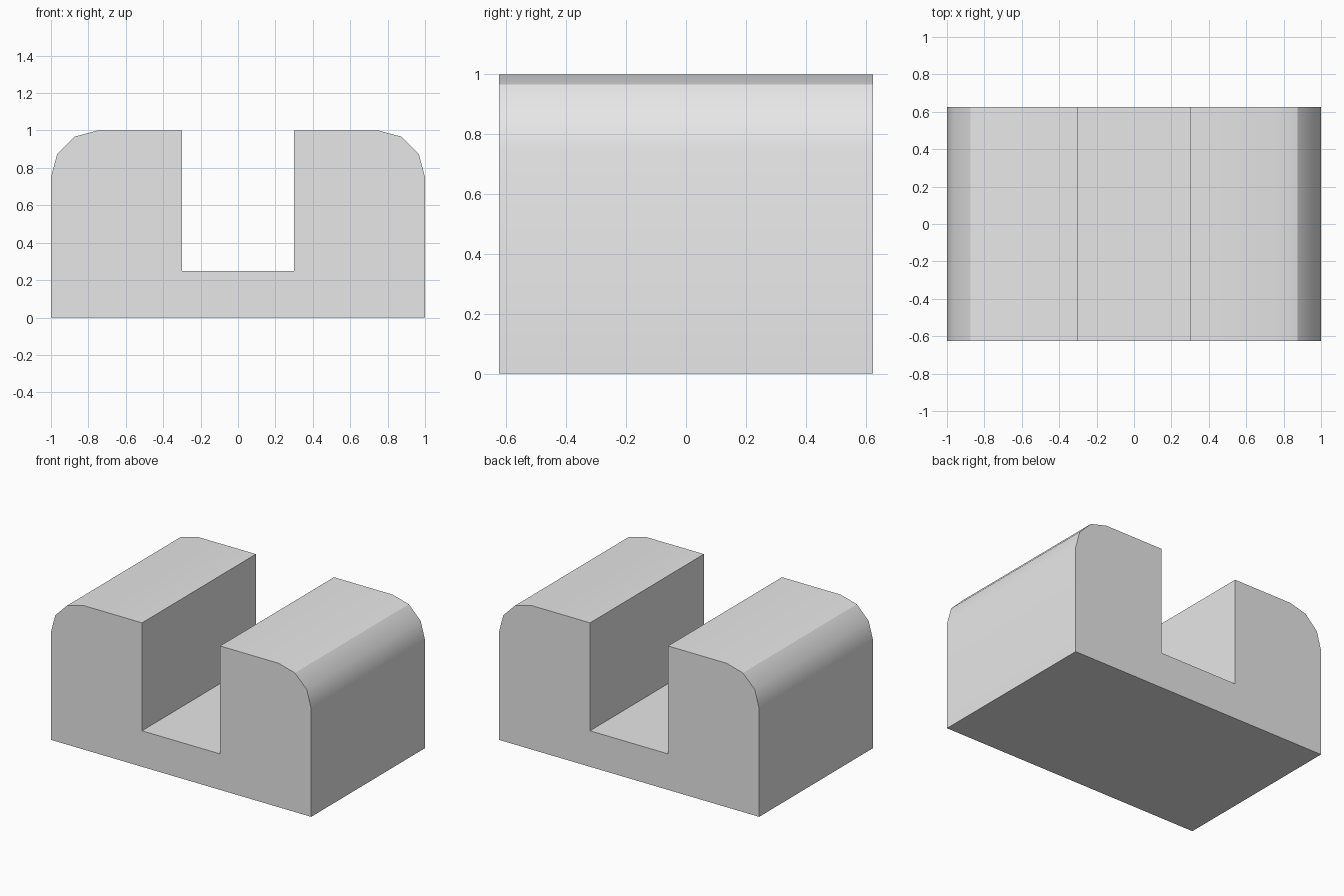
import bpy
import bmesh
from math import sin, cos, pi

cube = bpy.data.objects.get("Cube")
if cube:
    bpy.data.objects.remove(cube)

HALF_W, HALF_D, HEIGHT = 1.0, 0.625, 1.0
SLOT_HALF, SLOT_FLOOR = 0.3, 0.25
RADIUS, STEPS = 0.25, 3

# Plain grey material
grey = bpy.data.materials.new("light_grey")
grey.use_nodes = True
colour = (0.8, 0.8, 0.8, 1)
grey.diffuse_color = colour
grey.node_tree.nodes["Principled BSDF"].inputs["Base Color"].default_value = colour

# Half profile: base corner, rounded shoulder, slot wall
half = [(HALF_W, 0)]
for i in range(STEPS + 1):
    a = i * pi / 2 / STEPS
    half.append((HALF_W - RADIUS + RADIUS * cos(a), HEIGHT - RADIUS + RADIUS * sin(a)))
half += [(SLOT_HALF, HEIGHT), (SLOT_HALF, SLOT_FLOOR)]
profile = half + [(-x, z) for x, z in reversed(half)]

# Extrude the mirrored profile from front to back
bm = bmesh.new()
front = bm.faces.new([bm.verts.new((x, -HALF_D, z)) for x, z in profile])
result = bmesh.ops.extrude_face_region(bm, geom=[front], use_keep_orig=True)
back_verts = [g for g in result["geom"] if isinstance(g, bmesh.types.BMVert)]
bmesh.ops.translate(bm, verts=back_verts, vec=(0, 2 * HALF_D, 0))
bmesh.ops.recalc_face_normals(bm, faces=bm.faces)

# Crisp crease along the upper facet of each shoulder
crease_z = half[STEPS][1]
for e in bm.edges:
    if all(abs(v.co.z - crease_z) < 0.001 for v in e.verts):
        e.smooth = False

mesh = bpy.data.meshes.new("slotted_block")
bm.to_mesh(mesh)
bm.free()
mesh.materials.append(grey)
block = bpy.data.objects.new("slotted_block", mesh)
bpy.context.collection.objects.link(block)

# Smooth shoulders, sharp corners
bpy.ops.object.select_all(action='DESELECT')
block.select_set(True)
bpy.context.view_layer.objects.active = block
bpy.ops.object.shade_smooth_by_angle(angle=0.6, keep_sharp_edges=True)
